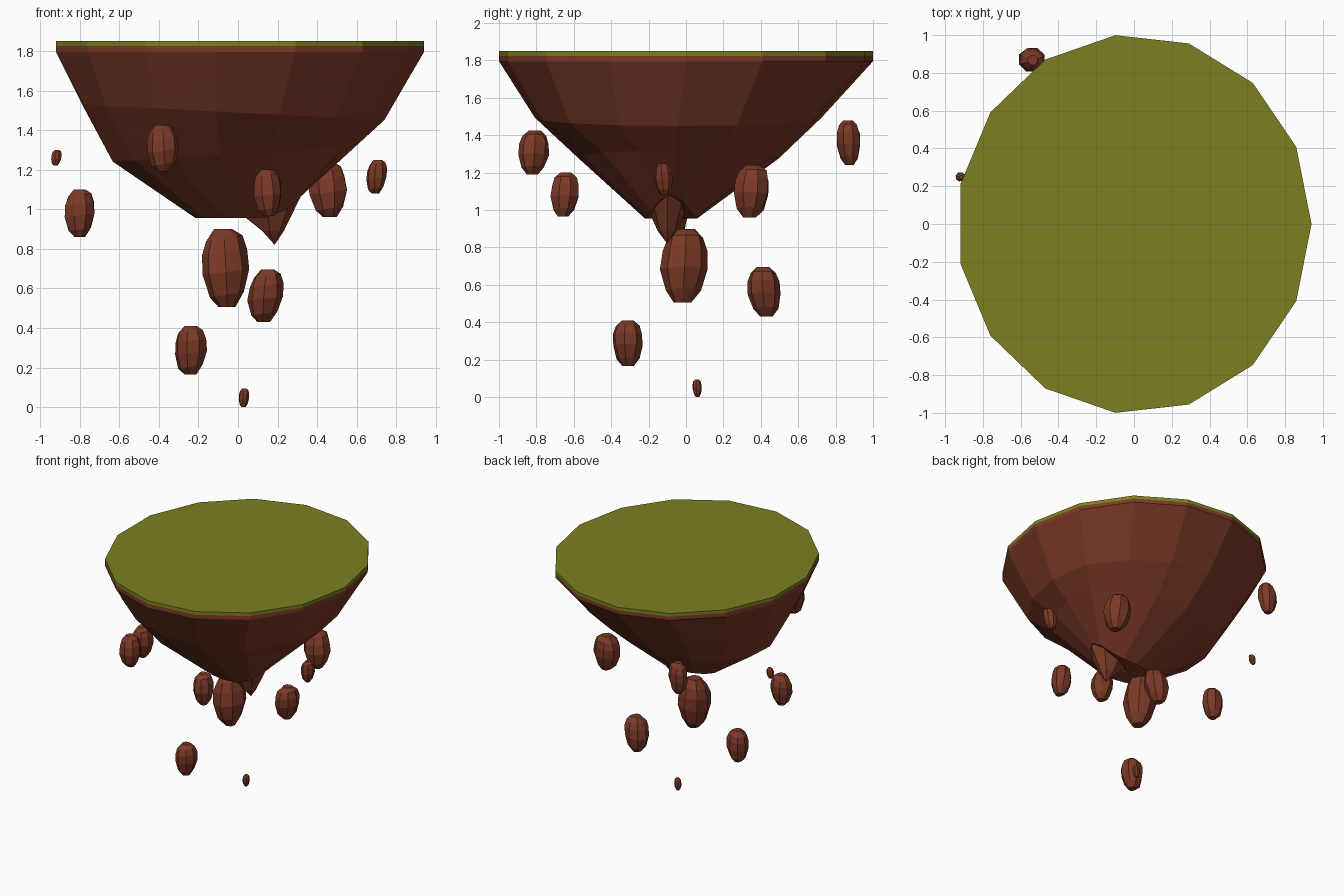
import bpy, bmesh, math, random
from mathutils import Vector

if "Cube" in bpy.data.objects:
    bpy.data.objects.remove(bpy.data.objects["Cube"])

random.seed(4)


def material(name, rgb):
    m = bpy.data.materials.new(name)
    m.diffuse_color = (*rgb, 1)
    m.use_nodes = True
    m.node_tree.nodes["Principled BSDF"].inputs["Base Color"].default_value = m.diffuse_color
    return m


grass = material("grass green", (0.20, 0.215, 0.014))
earth = material("earth brown", (0.20, 0.042, 0.02))


def loft(name, rings, mats, tip=None):
    """Skin a list of equal point rings, close both ends, flat shading."""
    bm = bmesh.new()
    vr = [[bm.verts.new(p) for p in r] for r in rings]
    n = len(vr[0])
    for a, b in zip(vr, vr[1:]):
        for i in range(n):
            bm.faces.new((a[i], a[(i + 1) % n], b[(i + 1) % n], b[i]))
    bm.faces.new(vr[0])
    if tip:
        t = bm.verts.new(tip)
        for i in range(n):
            bm.faces.new((vr[-1][i], vr[-1][(i + 1) % n], t))
    else:
        bm.faces.new(vr[-1])
    bmesh.ops.recalc_face_normals(bm, faces=bm.faces)
    me = bpy.data.meshes.new(name)
    bm.to_mesh(me)
    bm.free()
    for m in mats:
        me.materials.append(m)
    ob = bpy.data.objects.new(name, me)
    bpy.context.collection.objects.link(ob)
    return ob


def ring(n, cx, cy, rx, ry, z, jitter=0.0, start=0.0):
    """Ellipse of n points; z is a function of the cosine of the angle."""
    pts = []
    for i in range(n):
        a = start + math.tau * i / n
        k = 1 + random.uniform(-jitter, jitter)
        pts.append(Vector((cx + rx * k * math.cos(a), cy + ry * k * math.sin(a),
                           z(math.cos(a)))))
    return pts


# Floating island: grass cap above, tapering earth below
island = loft("island", [
    ring(15, 0, 0, 0.94, 1.005, lambda c: 1.85),
    ring(15, 0, 0, 0.94, 1.005, lambda c: 1.825),
    ring(15, 0, 0, 0.94, 1.005, lambda c: 1.795),
    ring(15, -0.03, -0.045, 0.775, 0.77, lambda c: 1.49 - 0.04 * c, 0.02),
    ring(15, -0.02, -0.045, 0.62, 0.535, lambda c: 1.28 + 0.04 * c, 0.02),
    ring(15, 0.055, -0.08, 0.275, 0.14, lambda c: 0.955 + 0.13 * max(0, c) ** 3),
], [earth, grass], tip=(0.0, -0.08, 0.96))
for p in island.data.polygons:
    p.material_index = 1 if p.center.z > 1.826 else 0

# Pointed root of earth under the island
loft("island_spike", [
    ring(7, 0.18, -0.10, 0.15, 0.11, lambda c: 1.02 + 0.07 * c, 0.04),
    ring(7, 0.175, -0.10, 0.06, 0.05, lambda c: 0.89, 0.08),
], [earth], tip=(0.185, -0.10, 0.82))


# Floating rocks: x, y, bottom z, top z, x width, y width
rocks = [
    (-0.918, 0.25, 1.22, 1.30, 0.055, 0.05),
    (-0.80, -0.06, 0.86, 1.10, 0.16, 0.15),
    (-0.38, -0.815, 1.19, 1.425, 0.16, 0.165),
    (0.15, -0.65, 0.965, 1.20, 0.15, 0.16),
    (0.455, 0.35, 0.96, 1.24, 0.20, 0.20),
    (0.70, -0.12, 1.08, 1.25, 0.105, 0.10),
    (-0.065, -0.01, 0.505, 0.90, 0.235, 0.25),
    (0.14, 0.42, 0.43, 0.695, 0.18, 0.18),
    (-0.24, -0.31, 0.165, 0.41, 0.165, 0.165),
    (0.03, 0.06, 0.0, 0.095, 0.055, 0.05),
    (-0.54, 0.87, 1.24, 1.48, 0.145, 0.135),
]
# height fraction and width fraction up each rock
profile = [(0.0, 0.36), (0.16, 0.74), (0.45, 0.99), (0.70, 0.96), (0.88, 0.78), (1.0, 0.38)]

for i, (x, y, z0, z1, wx, wy) in enumerate(rocks):
    start = random.uniform(0, math.tau)
    lean = random.uniform(-0.12, 0.12)
    levels = []
    for h, w in profile:
        z = z0 + h * (z1 - z0)
        tilt = 0.10 * (z1 - z0) * (0 < h < 1)
        off = lean * (0.5 - h) * wx
        levels.append(ring(8, x + off, y - off, wx / 2 * w, wy / 2 * w,
                           lambda c: z + tilt * c * 0.4, 0.05, start))
    loft(f"rock_{i + 1}", levels, [earth])
